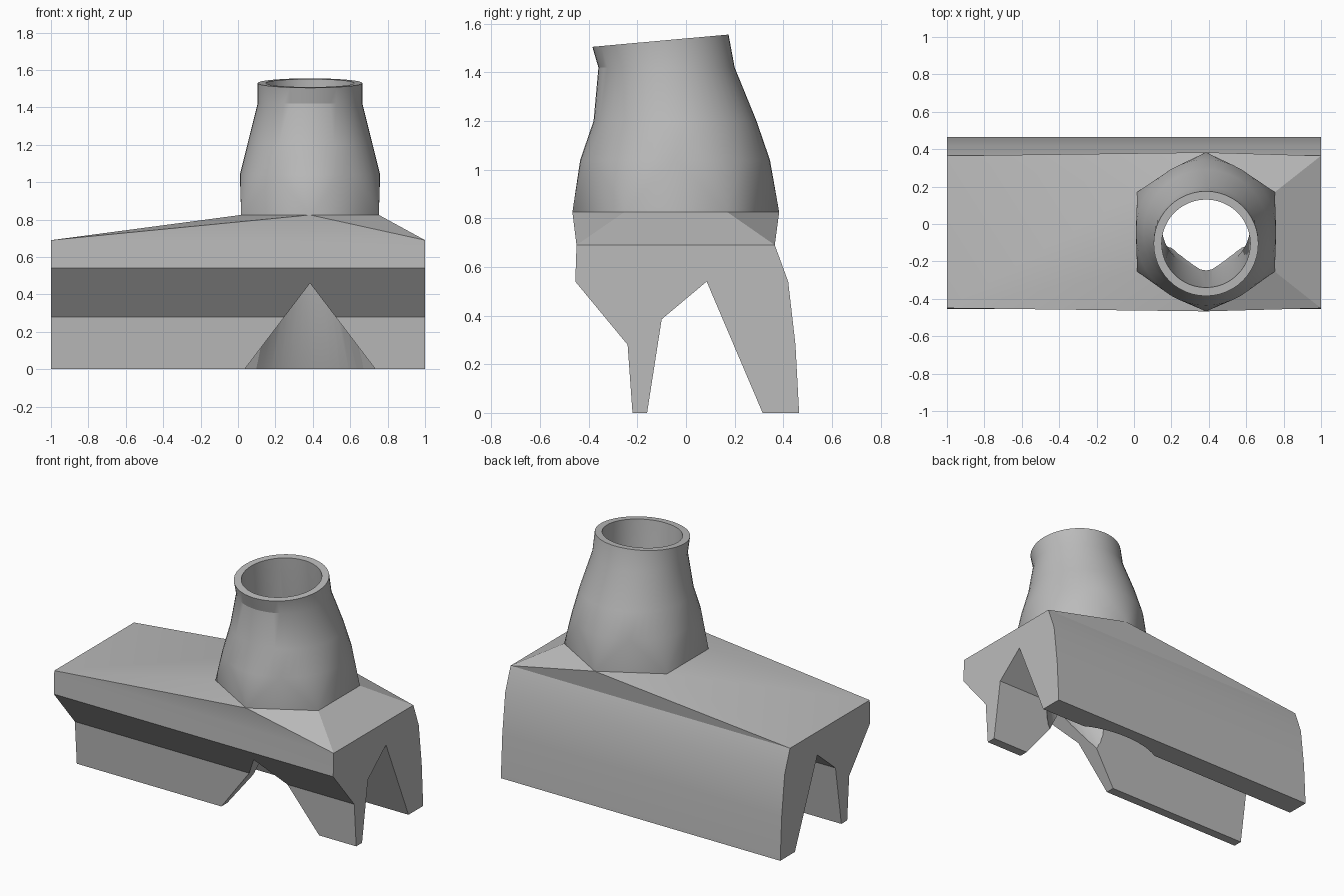
import bpy, bmesh, math

if "Cube" in bpy.data.objects:
    bpy.data.objects.remove(bpy.data.objects["Cube"])

CX, CY = 0.385, -0.042      # collar axis at its base
N = 48                      # segments of round parts


def ring(bm, z, cy, rx, ry, tilt=0.0, n=N):
    """Closed loop of vertices, starting at the back (+y)."""
    out = []
    for i in range(n):
        a = math.pi / 2 + 2 * math.pi * i / n
        dy = ry * math.sin(a)
        out.append(bm.verts.new((CX + rx * math.cos(a), cy + dy, z + tilt * dy)))
    return out


def loft(bm, rings):
    for a, b in zip(rings, rings[1:]):
        n = len(a)
        for i in range(n):
            j = (i + 1) % n
            bm.faces.new((a[i], a[j], b[j], b[i]))


def finish(bm, name):
    bmesh.ops.remove_doubles(bm, verts=bm.verts, dist=0.0005)
    bmesh.ops.recalc_face_normals(bm, faces=bm.faces)
    mesh = bpy.data.meshes.new(name)
    bm.to_mesh(mesh)
    bm.free()
    ob = bpy.data.objects.new(name, mesh)
    bpy.context.collection.objects.link(ob)
    return ob


def prism(bm, pts, axis, lo, hi):
    """Extrude a 2D outline along x or y; returns (loops, caps)."""
    def place(p, t):
        return (t, p[0], p[1]) if axis == 'x' else (p[0], t, p[1])
    a = [bm.verts.new(place(p, lo)) for p in pts]
    b = [bm.verts.new(place(p, hi)) for p in pts]
    bm.faces.new(a)
    bm.faces.new(b)
    return a, b


# Saddle: two-legged profile run along x, left open on top
profile = [(-0.45, 0.69), (-0.455, 0.54), (-0.24, 0.28), (-0.22, 0), (-0.16, 0),
           (-0.10, 0.385), (0.085, 0.54), (0.315, 0), (0.465, 0), (0.45, 0.28),
           (0.42, 0.54), (0.365, 0.69)]
bm = bmesh.new()
a, b = prism(bm, profile, 'x', -1, 1)
for i in range(len(a) - 1):
    bm.faces.new((a[i], a[i + 1], b[i + 1], b[i]))

# Sloped roof from the rectangle up to the hexagonal collar base
hexa = ring(bm, 0.825, CY, 0.425, 0.425, n=6)
roof = bmesh.new()
for v in (a[0], a[-1], b[0], b[-1], *hexa):
    roof.verts.new(v.co)
bmesh.ops.convex_hull(roof, input=roof.verts)
for f in roof.faces:
    zs = [v.co.z for v in f.verts]
    if max(zs) - min(zs) > 0.01:
        bm.faces.new([bm.verts.new(v.co) for v in f.verts])
roof.free()

# Collar: faceted hexagon-to-round foot, then a tapering neck with a tilted rim
rings = [ring(bm, 1.04, -0.045, 0.375, 0.39),
         ring(bm, 1.20, -0.045, 0.335, 0.335),
         ring(bm, 1.42, -0.08, 0.28, 0.28),
         ring(bm, 1.53, -0.105, 0.28, 0.28, 0.09)]
step = N // 6
for k in range(6):
    for j in range(step * k - step // 2, step * k + step // 2):
        bm.faces.new((hexa[k], rings[0][j % N], rings[0][(j + 1) % N]))
    bm.faces.new((hexa[k], hexa[(k + 1) % 6], rings[0][step * k + step // 2]))
loft(bm, rings)
bm.faces.new(rings[-1])
body = finish(bm, "saddle_with_collar")

# Bore: leaning tube that widens towards the rear leg
bm = bmesh.new()
tube = [ring(bm, 1.80, -0.128, 0.237, 0.237),
        ring(bm, 0.42, -0.008, 0.237, 0.237),
        ring(bm, -0.02, 0.15, 0.42, 0.24)]
loft(bm, tube)
bm.faces.new(tube[0])
bm.faces.new(tube[-1])
bore = finish(bm, "bore_cutter")

# Triangular notch through the front leg
bm = bmesh.new()
a, b = prism(bm, [(CX - 0.426, -0.1), (CX + 0.426, -0.1), (CX, 0.46)], 'y', -0.7, 0.0)
loft(bm, [a, b])
notch = finish(bm, "notch_cutter")

bpy.context.view_layer.objects.active = body
body.select_set(True)
for cutter in (bore, notch):
    cutter.hide_render = True
    mod = body.modifiers.new("cut", 'BOOLEAN')
    mod.operation = 'DIFFERENCE'
    mod.solver = 'EXACT'
    mod.object = cutter
    bpy.ops.object.modifier_apply(modifier=mod.name)
    bpy.data.objects.remove(cutter)

grey = bpy.data.materials.new("plain grey")
grey.diffuse_color = (0.5, 0.5, 0.5, 1)
grey.use_nodes = True
grey.node_tree.nodes["Principled BSDF"].inputs["Base Color"].default_value = grey.diffuse_color
body.data.materials.clear()
body.data.materials.append(grey)
bpy.ops.object.shade_smooth_by_angle(angle=math.radians(20))
